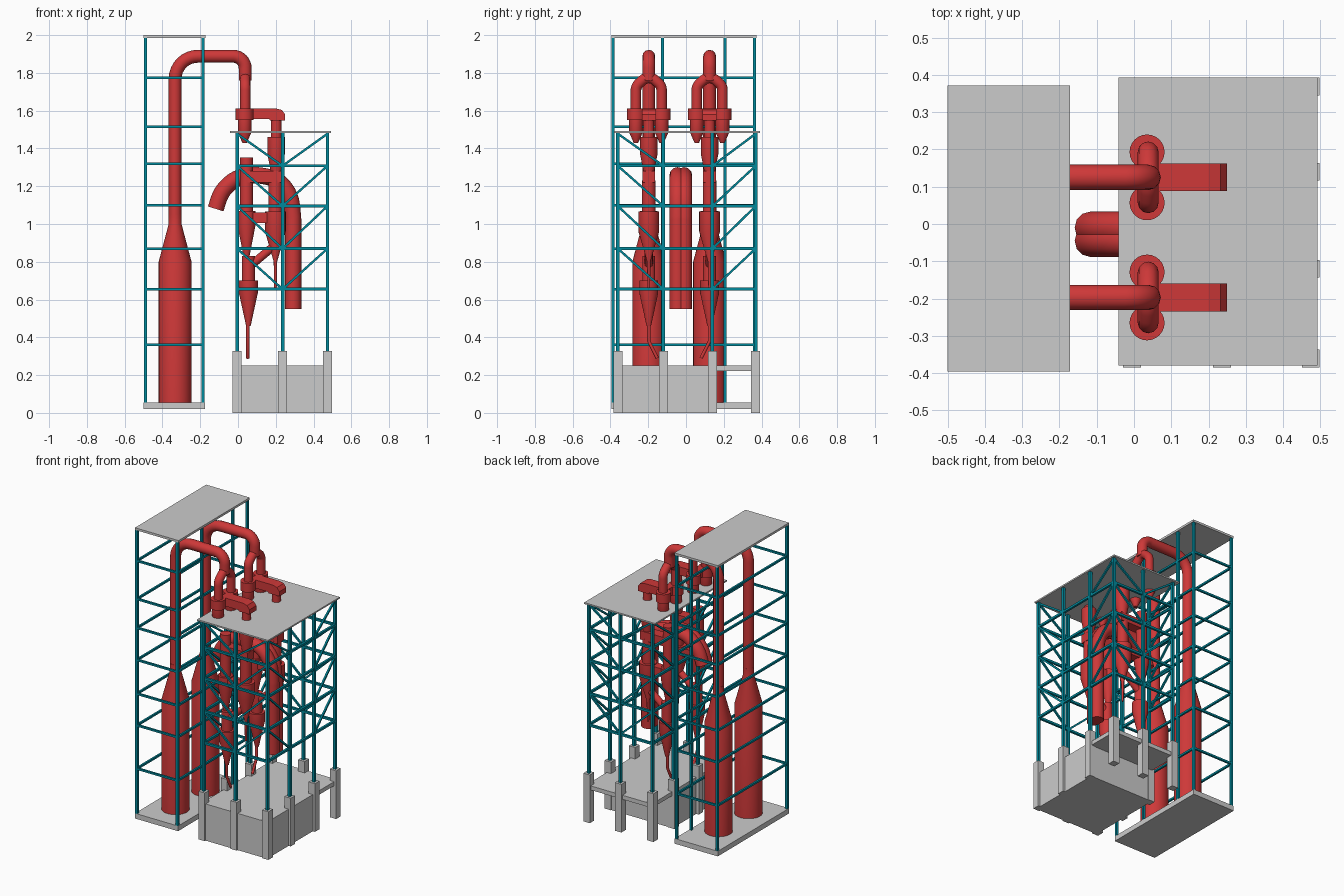
import bpy, bmesh, math
from mathutils import Vector

if "Cube" in bpy.data.objects:
    bpy.data.objects.remove(bpy.data.objects["Cube"])


def material(name, col):
    m = bpy.data.materials.new(name)
    m.diffuse_color = col
    m.use_nodes = True
    m.node_tree.nodes["Principled BSDF"].inputs["Base Color"].default_value = m.diffuse_color
    return m


RED = material("red_paint", (0.62, 0.04, 0.04, 1))
TEAL = material("teal_paint", (0.0, 0.25, 0.33, 1))


def finish(name, bm, mat=None, smooth=False):
    bmesh.ops.recalc_face_normals(bm, faces=bm.faces[:])
    me = bpy.data.meshes.new(name)
    bm.to_mesh(me)
    bm.free()
    ob = bpy.data.objects.new(name, me)
    bpy.context.collection.objects.link(ob)
    if mat:
        me.materials.append(mat)
    if smooth:
        bpy.ops.object.select_all(action='DESELECT')
        ob.select_set(True)
        bpy.context.view_layer.objects.active = ob
        bpy.ops.object.shade_smooth_by_angle(angle=math.radians(35))
    return ob


def add_box(bm, lo, hi):
    vs = bmesh.ops.create_cube(bm, size=1)['verts']
    for v in vs:
        v.co = Vector([lo[i] + (v.co[i] + 0.5) * (hi[i] - lo[i]) for i in range(3)])


def box(name, lo, hi, mat=None):
    bm = bmesh.new()
    add_box(bm, lo, hi)
    return finish(name, bm, mat)


def add_bar(bm, a, b, w):
    # square bar between two points
    a, b = Vector(a), Vector(b)
    d = b - a
    q = d.to_track_quat('Z', 'Y')
    for v in bmesh.ops.create_cube(bm, size=1)['verts']:
        v.co = (a + b) / 2 + q @ Vector((v.co.x * w, v.co.y * w, v.co.z * d.length))


def lathe(name, x, y, profile, segs=24):
    # profile of (radius, z) pairs turned about a vertical axis
    bm = bmesh.new()
    rings = [[bm.verts.new((x + r * math.cos(2 * math.pi * i / segs),
                            y + r * math.sin(2 * math.pi * i / segs), z))
              for i in range(segs)] for r, z in profile]
    for p, q in zip(rings, rings[1:]):
        for i in range(segs):
            j = (i + 1) % segs
            bm.faces.new((p[i], p[j], q[j], q[i]))
    bm.faces.new(rings[0])
    bm.faces.new(rings[-1])
    return finish(name, bm, RED, True)


def fillet(pts, rad, n=8):
    # round the corners of a path
    pts = [Vector(p) for p in pts]
    out = [pts[0]]
    for p, c, q in zip(pts, pts[1:], pts[2:]):
        u, v = (p - c).normalized(), (q - c).normalized()
        half = u.angle(v) / 2
        t = min(rad / math.tan(half), 0.49 * min((p - c).length, (q - c).length))
        r = t * math.tan(half)
        o = c + (u + v).normalized() * (r / math.sin(half))
        s, e = c + u * t - o, c + v * t - o
        ang = s.angle(e)
        for i in range(n + 1):
            f = i / n
            out.append(o + (s * math.sin((1 - f) * ang) + e * math.sin(f * ang)) / math.sin(ang))
    return out + [pts[-1]]


def tube(name, pts, rad):
    cu = bpy.data.curves.new(name, 'CURVE')
    cu.dimensions = '3D'
    cu.bevel_depth = rad
    cu.bevel_resolution = 4
    cu.use_fill_caps = True
    sp = cu.splines.new('POLY')
    sp.points.add(len(pts) - 1)
    for p, c in zip(sp.points, pts):
        p.co = (*c, 1)
    cu.materials.append(RED)
    ob = bpy.data.objects.new(name, cu)
    bpy.context.collection.objects.link(ob)
    bpy.ops.object.select_all(action='DESELECT')
    ob.select_set(True)
    bpy.context.view_layer.objects.active = ob
    bpy.ops.object.convert(target='MESH')
    bpy.ops.object.shade_smooth_by_angle(angle=math.radians(35))


# tall tower: slabs, columns and ring beams
box("tall_tower_base", (-0.5, -0.395, 0.02), (-0.175, 0.372, 0.055))
box("tall_tower_roof", (-0.5, -0.395, 1.985), (-0.172, 0.372, 2.0))
bm = bmesh.new()
x0, x1, y0, y1 = -0.49, -0.185, -0.387, 0.362
for x, y in [(x0, y0), (x0, y1), (x1, y0), (x1, y1), (x1, -0.125), (x1, 0.207)]:
    add_bar(bm, (x, y, 0.05), (x, y, 1.987), 0.016)
for z in (0.36, 0.655, 0.87, 1.1, 1.318, 1.515, 1.775):
    for x in (x0, x1):
        add_bar(bm, (x, y0, z), (x, y1, z), 0.013)
    for y in (y0, y1):
        add_bar(bm, (x0, y, z), (x1, y, z), 0.013)
finish("tall_tower_frame", bm, TEAL)

# concrete foundation: closed block, deck and columns
box("foundation_block", (-0.01, -0.375, 0.0), (0.482, 0.16, 0.25))
box("foundation_deck", (-0.01, -0.375, 0.222), (0.482, 0.382, 0.25))
XS, YS = (-0.005, 0.236, 0.474), (-0.361, -0.12, 0.14, 0.369)
spots = [(x, y) for x in XS for y in YS if x != XS[1] or y in (YS[0], YS[-1])]
bm = bmesh.new()
for x, y in spots:
    add_box(bm, (x - 0.024, y - 0.024, 0), (x + 0.024, y + 0.024, 0.328))
finish("foundation_columns", bm)

# short tower: columns, beams, braces and roof
box("short_tower_roof", (-0.042, -0.38, 1.482), (0.492, 0.393, 1.492))
bm = bmesh.new()
for x, y in spots:
    add_bar(bm, (x, y, 0.32), (x, y, 1.485), 0.018)
levels = (0.655, 0.87, 1.095, 1.308, 1.478)
for z in levels[:-1]:
    for x in (XS[0], XS[2]):
        add_bar(bm, (x, YS[0], z), (x, YS[3], z), 0.015)
    for y in (YS[0], YS[3]):
        add_bar(bm, (XS[0], y, z), (XS[2], y, z), 0.015)
for a, b in zip(levels, levels[1:]):
    for y in (YS[0], YS[3]):
        for x in (XS[0], XS[2]):
            add_bar(bm, (x, y, b), (XS[1], y, a), 0.012)
    for x in (XS[0], XS[2]):
        add_bar(bm, (x, YS[0], b), (x, YS[1], a), 0.012)
        add_bar(bm, (x, YS[3], b), (x, YS[2], a), 0.012)
finish("short_tower_frame", bm, TEAL)

# two identical process lines
for side, yc, lean in (("front", -0.197, 1), ("back", 0.125, -1)):
    # vessel and overhead pipe
    lathe(side + "_vessel", -0.333, yc, [(0.087, 0.05), (0.087, 0.8), (0.034, 1.0), (0.034, 1.05)], 32)
    tube(side + "_overhead_pipe", fillet([(-0.333, yc, 1.0), (-0.333, yc, 1.888),
         (0.038, yc, 1.888), (0.038, yc, 1.76)], 0.12), 0.034)
    # forked pipe into twin top cyclones
    tube(side + "_fork_pipe", fillet([(0.038, yc - 0.068, 1.58), (0.038, yc - 0.068, 1.73),
         (0.038, yc, 1.79), (0.038, yc + 0.068, 1.73), (0.038, yc + 0.068, 1.58)], 0.05), 0.028)
    for n, s in (("left", -1), ("right", 1)):
        lathe(f"{side}_{n}_top_cyclone", 0.035, yc + s * 0.068,
              [(0.012, 1.43), (0.036, 1.485), (0.036, 1.55), (0.047, 1.55), (0.047, 1.612)])
    # duct with rounded outer end
    bm = bmesh.new()
    prof = [(0.03, 1.612), (0.2, 1.612), (0.232, 1.604), (0.25, 1.58), (0.25, 1.548),
            (0.17, 1.548), (0.165, 1.556), (0.03, 1.556)]
    f = bm.faces.new([bm.verts.new((x, yc - 0.037, z)) for x, z in prof])
    ext = bmesh.ops.extrude_face_region(bm, geom=[f])['geom']
    bmesh.ops.translate(bm, verts=[v for v in ext if isinstance(v, bmesh.types.BMVert)], vec=(0, 0.074, 0))
    finish(side + "_top_duct", bm, RED)
    # stacked cyclones
    lathe(side + "_upper_cyclone", 0.202, yc, [(0.012, 1.19), (0.046, 1.37), (0.046, 1.46),
          (0.028, 1.46), (0.028, 1.56)])
    lathe(side + "_middle_cyclone", 0.198, yc, [(0.007, 0.66), (0.009, 0.8), (0.055, 0.96), (0.055, 1.065),
          (0.036, 1.065), (0.036, 1.23)])
    lathe(side + "_inner_cyclone", 0.045, yc, [(0.012, 0.81), (0.047, 0.99), (0.047, 1.068),
          (0.034, 1.068), (0.034, 1.352)])
    lathe(side + "_lower_cyclone", 0.055, yc, [(0.012, 0.46), (0.05, 0.635), (0.05, 0.7),
          (0.034, 0.7), (0.034, 0.83)])
    box(side + "_upper_link_duct", (0.045, yc - 0.034, 1.22), (0.235, yc + 0.034, 1.28), RED)
    box(side + "_lower_link_duct", (0.045, yc - 0.03, 1.005), (0.2, yc + 0.03, 1.06), RED)
    tube(side + "_lower_cross_pipe", [(0.055, yc, 0.77), (0.198, yc, 0.89)], 0.022)
    tube(side + "_drain_pipe", [(0.052, yc, 0.5), (0.052, yc, 0.38), (0.052, yc + lean * 0.045, 0.29)], 0.009)

# big central arched duct made of two merged tubes
for n, y in (("front", -0.045), ("back", -0.01)):
    path = fillet([(-0.118, y, 1.08), (-0.09, y, 1.17), (-0.01, y, 1.248), (0.1, y, 1.26),
                   (0.21, y, 1.24), (0.28, y, 1.15), (0.292, y, 1.03), (0.292, y, 0.55)], 0.18, 4)
    tube("central_arch_" + n, path, 0.043)
